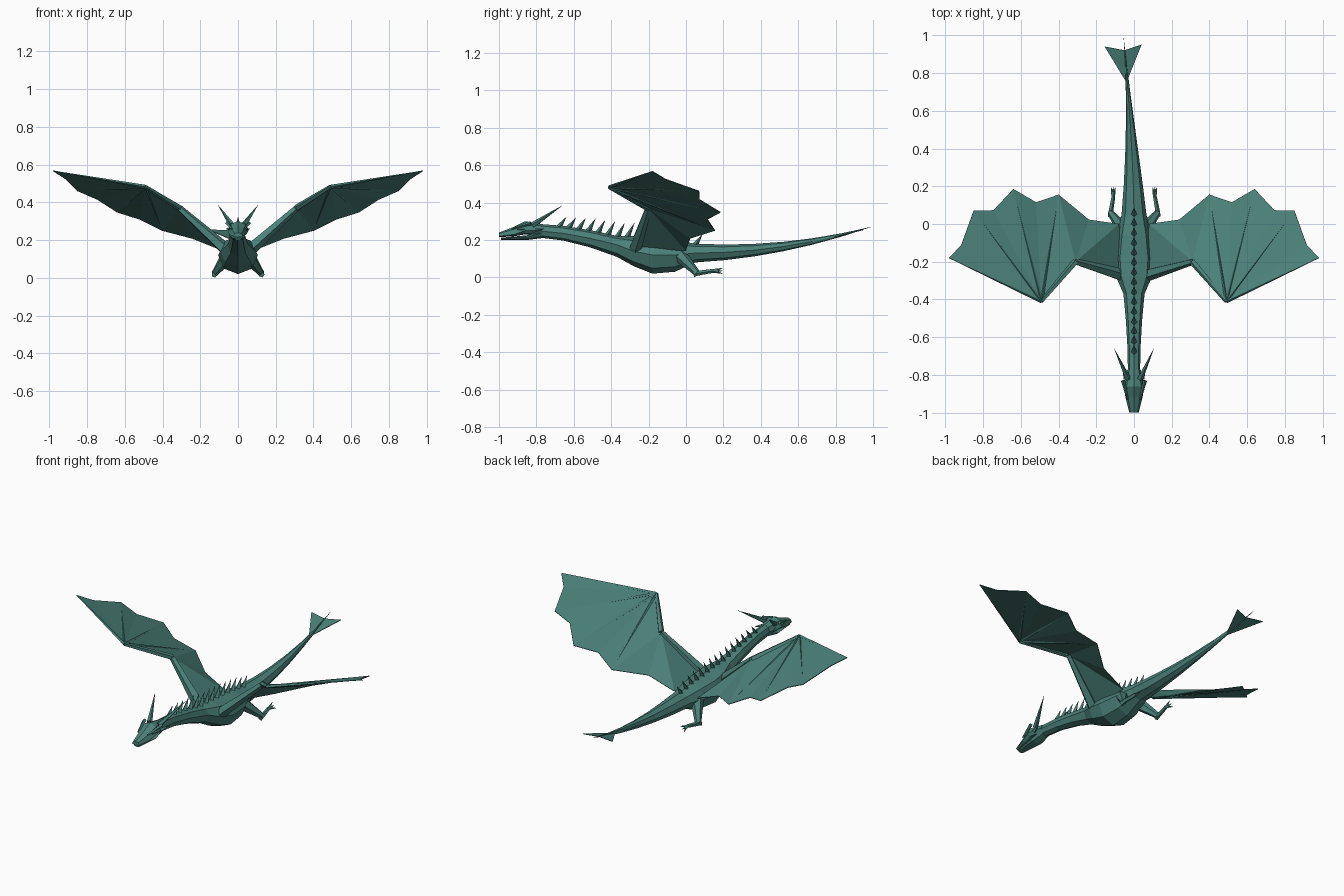
import bpy, bmesh
from math import cos, sin, pi
from mathutils import Vector

cube = bpy.data.objects.get("Cube")
if cube:
    bpy.data.objects.remove(cube)

teal = bpy.data.materials.new("teal_scales")
teal.use_nodes = True
teal.diffuse_color = (.07, .22, .19, 1)
teal.node_tree.nodes["Principled BSDF"].inputs["Base Color"].default_value = teal.diffuse_color


def finish(name, bm):
    """Turn a bmesh into a named, coloured object."""
    bmesh.ops.recalc_face_normals(bm, faces=bm.faces)
    mesh = bpy.data.meshes.new(name)
    bm.to_mesh(mesh)
    bm.free()
    mesh.materials.append(teal)
    obj = bpy.data.objects.new(name, mesh)
    bpy.context.collection.objects.link(obj)
    return obj


def skin(name, rings):
    """Bridge successive rings of points and cap both ends."""
    bm = bmesh.new()
    loops = [[bm.verts.new(point) for point in ring] for ring in rings]
    for a, b in zip(loops, loops[1:]):
        for i in range(len(a)):
            bm.faces.new((a[i - 1], a[i], b[i], b[i - 1]))
    bm.faces.new(loops[0])
    bm.faces.new(loops[-1])
    return finish(name, bm)


def circle(sides):
    return [(cos(2 * pi * i / sides), sin(2 * pi * i / sides)) for i in range(sides)]


def loft(name, stations):
    """Each station: y, height of widest line, half width, rise, drop, sideways shift."""
    rings = []
    for y, z, width, rise, drop, shift in stations:
        rings.append([(shift + width * c, y, z + s * (rise if s > 0 else drop))
                      for c, s in circle(8)])
    return skin(name, rings)


def limb(name, path, start, end, sides=5):
    """Faceted tube along a path, its radius tapering evenly from start to end."""
    points = [Vector(p) for p in path]
    last = len(points) - 1
    rings = []
    for i, point in enumerate(points):
        along = (points[min(i + 1, last)] - points[max(i - 1, 0)]).normalized()
        across = along.cross(Vector((0, 0, 1))).normalized()
        above = across.cross(along)
        radius = start + (end - start) * i / last
        rings.append([point + radius * (across * c + above * s) for c, s in circle(sides)])
    return skin(name, rings)


def sheet(name, points, faces):
    """Thin membrane made from flat facets."""
    bm = bmesh.new()
    verts = [bm.verts.new(p) for p in points]
    for face in faces:
        bm.faces.new([verts[i] for i in face])
    thickness = finish(name, bm).modifiers.new("thickness", "SOLIDIFY")
    thickness.thickness = .004
    thickness.offset = 0


def neck_station(t):
    return (-.8 + .43 * t, .25 - .075 * t ** 1.5, .032 + .024 * t * t,
            .037 + .01 * t, .035 + .03 * t * t, 0)


def tail_station(t):
    thin = 1 - .99 * t
    return (.05 + .94 * t, .13 + .14 * t * t, .066 * thin ** 1.5,
            .05 * thin, .05 * thin, -.055 * t ** 1.5)


# Body: dipping neck, deep chest, and a long tail that rises and bends aside
neck = [neck_station(i / 3) for i in range(4)]
chest = [(-.28, .14, .095, .08, .08, 0),
         (-.18, .12, .105, .09, .1, 0),
         (-.06, .12, .09, .08, .09, 0)]
tail = [tail_station(i / 6) for i in range(7)]
body = neck + chest + tail
loft("body", body)

# Tail fin lies flat along the end of the tail
fin_root = Vector(( -.04, .75, .205))
sheet("tail_fin",
      [fin_root, fin_root + Vector((.08, .2, .05)), fin_root + Vector((-.01, .17, .045)),
       fin_root + Vector((-.115, .19, .05))],
      [(0, 1, 2), (0, 2, 3)])

# Head: wedge-shaped skull over a slim jaw
loft("upper_head", [(-1, .22, .025, .02, .005, 0),
                    (-.92, .23, .045, .04, .01, 0),
                    (-.86, .25, .055, .05, .02, 0),
                    (-.77, .25, .035, .035, .03, 0)])
loft("lower_jaw", [(-.99, .21, .02, .002, .01, 0),
                   (-.85, .215, .04, .01, .015, 0),
                   (-.77, .24, .03, .01, .03, 0)])


def back_height(y):
    """Height of the body's top ridge at y."""
    for a, b in zip(body, body[1:]):
        if y <= b[0]:
            blend = (y - a[0]) / (b[0] - a[0])
            return (a[1] + a[3]) * (1 - blend) + (b[1] + b[3]) * blend


# Row of back-swept spines, tallest in the middle
SPINES = 15
for i in range(SPINES):
    y = -.68 + .052 * i
    base = Vector((0, y, back_height(y) - .01))
    height = .055 + .025 * sin(pi * i / SPINES)
    limb("back_spine", [base, base + Vector((0, .04, height))], .016, .0005, 4)


def on_wing(x, y):
    """Point on the sloping plane that carries the wing's trailing edge."""
    return Vector((x, y, .11 + .43 * x - .2 * y))


# Left wing layout: finger tips from outermost to the body, with scallops between them
shoulder = Vector((.07, -.27, .155))
elbow = Vector((.31, -.2, .37))
wrist = Vector((.49, -.41, .483))
tips = [on_wing(.98, -.18), on_wing(.85, .07), on_wing(.64, .185),
        on_wing(.4, .155), on_wing(.08, 0)]
edge = [tips[0]]
for a, b in zip(tips, tips[1:]):
    middle = (a + b) / 2
    edge += [on_wing(middle.x, middle.y - .055), b]
outline = [wrist, elbow, shoulder] + edge
fan = [(0, i, i + 1) for i in range(3, 9)]
inner = [(0, 9, 1), (1, 9, 10), (1, 10, 11), (1, 11, 2)]

# Left hind leg layout
hip = Vector((.055, -.03, .115))
ankle = Vector((.125, .06, .022))
toes = Vector((.11, .145, .035))

# Left head layout
horn_root = Vector((.032, -.82, .28))
brow = Vector((.048, -.87, .28))

for side, sign in (("left", 1), ("right", -1)):
    def own(*points):
        """Points moved to this side of the body."""
        return [Vector((p.x * sign, p.y, p.z)) for p in points]

    # Wing
    sheet(side + "_wing_membrane", own(*outline), fan + inner)
    limb(side + "_upper_arm", own(shoulder, elbow), .034, .017)
    limb(side + "_forearm", own(elbow, wrist), .018, .011)
    for tip in tips[:-1]:
        limb(side + "_wing_finger", own(wrist, tip), .01, .001, 4)

    # Hind leg, foot and claws
    limb(side + "_hind_leg", own(hip, (hip + ankle) / 2, ankle), .038, .017, 6)
    limb(side + "_foot", own(ankle - Vector((0, .02, .005)), ankle, toes), .016, .011)
    for spread in (-1, 0, 1):
        claw = toes + Vector((.012 * spread, .05, -.015 * spread))
        limb(side + "_claw", own(toes, claw), .01, .001, 4)

    # Horn, ear, brow and eye
    horn_tip = horn_root + Vector((.073, .16, .105))
    limb(side + "_horn", own(horn_root, horn_tip), .016, .0005)
    ear = horn_root + Vector((.01, 0, -.03))
    limb(side + "_ear", own(ear, ear + Vector((.02, .06, .01))), .013, .001, 4)
    limb(side + "_brow", own(brow - Vector((.015, .06, .02)), brow + Vector((.01, .04, .01))),
         .005, .011, 4)
    eye = brow - Vector((.003, .01, .02))
    limb(side + "_eye", own(eye - Vector((.006, .02, 0)), eye + Vector((.004, .02, 0))),
         .007, .007)
